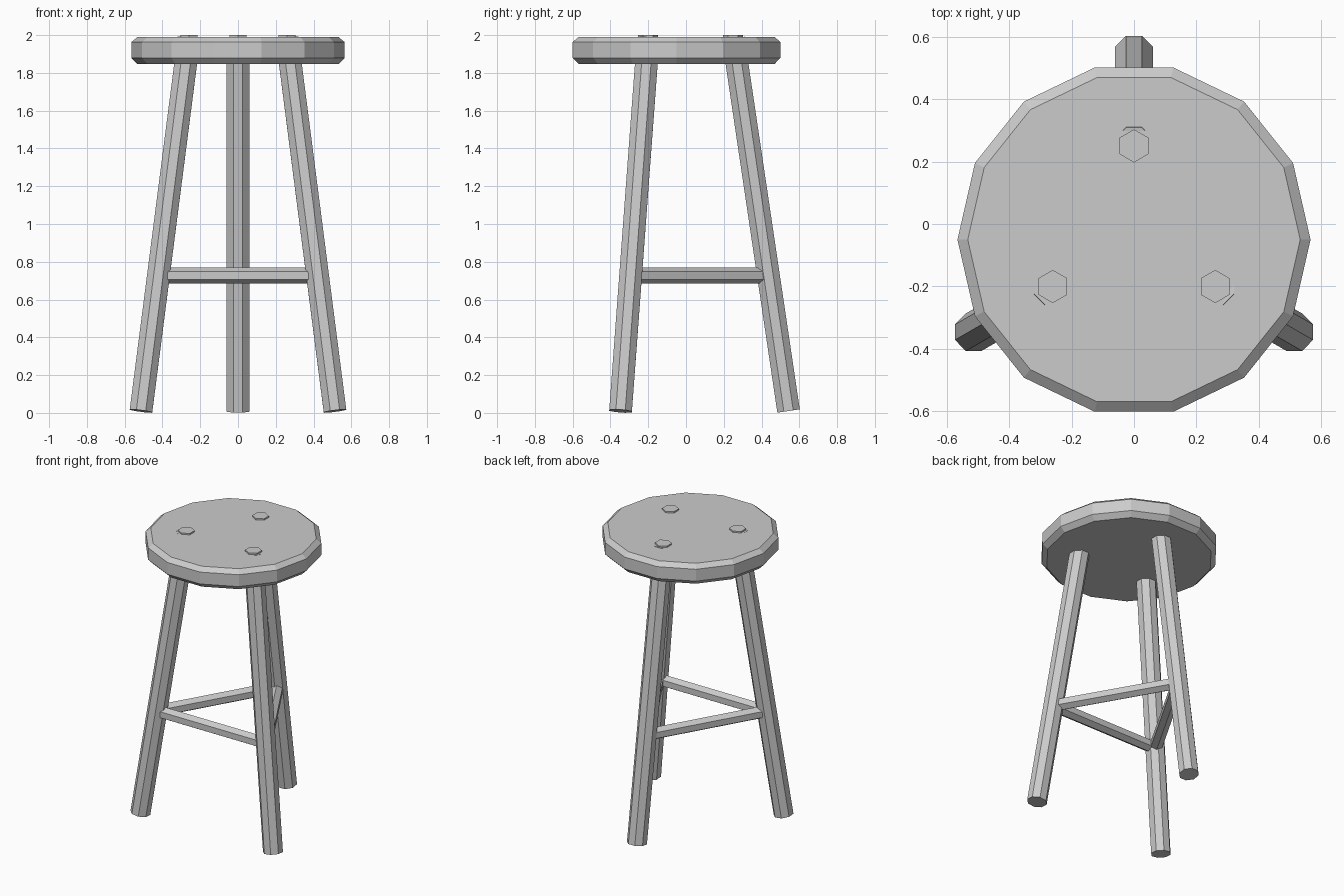
import bpy, bmesh, math
from mathutils import Vector

if "Cube" in bpy.data.objects:
    bpy.data.objects.remove(bpy.data.objects["Cube"])

CY = -0.05  # seat centre in y


def lathe(name, rings, n, half_step=False):
    """Closed faceted solid from (centre, radius, rotation) rings."""
    bm = bmesh.new()
    off = math.pi / n if half_step else 0
    loops = []
    for c, r, rot in rings:
        pts = [Vector((r * math.cos(off + math.tau * i / n),
                       r * math.sin(off + math.tau * i / n), 0)) for i in range(n)]
        loops.append([bm.verts.new(Vector(c) + (rot @ p if rot else p)) for p in pts])
    for a, b in zip(loops, loops[1:]):
        for i in range(n):
            j = (i + 1) % n
            bm.faces.new((a[i], a[j], b[j], b[i]))
    bm.faces.new(loops[0][::-1])
    bm.faces.new(loops[-1])
    bmesh.ops.recalc_face_normals(bm, faces=bm.faces)
    me = bpy.data.meshes.new(name)
    bm.to_mesh(me)
    bm.free()
    ob = bpy.data.objects.new(name, me)
    bpy.context.collection.objects.link(ob)
    return ob


def bar(name, a, b, r, n, half_step=True):
    """Straight prism between two points."""
    d = Vector(b) - Vector(a)
    if abs(d.z) > 0.1:
        q = Vector((0, 0, 1)).rotation_difference(d)
    else:
        q = d.to_track_quat('Z', 'Y')
    return lathe(name, [(a, r, q), (b, r, q)], n, half_step)


def polar(r, ang, z):
    return Vector((r * math.cos(ang), CY + r * math.sin(ang), z))


# Seat with chamfered rims
lathe("seat", [((0, CY, z), r, None) for z, r in
               ((1.847, 0.532), (1.88, 0.565), (1.963, 0.565), (1.99, 0.532))], 14)

# Splayed legs and their top pegs
TOP_R, BOT_R, TOP_Z, BOT_Z = 0.30, 0.593, 1.983, 0.01
angles = {"back": math.radians(90), "front_left": math.radians(210),
          "front_right": math.radians(330)}
for label, ang in angles.items():
    bar(label + "_leg", polar(BOT_R, ang, BOT_Z), polar(TOP_R, ang, TOP_Z), 0.065, 8)
    p = polar(TOP_R, ang, 0)
    lathe(label + "_peg", [((p.x, p.y, 1.97), 0.053, None),
                           ((p.x, p.y, 2.0), 0.053, None)], 6, True)

# Rungs joining the legs
RZ = 0.727
rung_r = BOT_R + (TOP_R - BOT_R) * (RZ - BOT_Z) / (TOP_Z - BOT_Z)
names = list(angles)
for i, label in enumerate(("left_rung", "front_rung", "right_rung")):
    a, b = angles[names[i]], angles[names[(i + 1) % 3]]
    bar(label, polar(rung_r, a, RZ), polar(rung_r, b, RZ), 0.042, 6)
